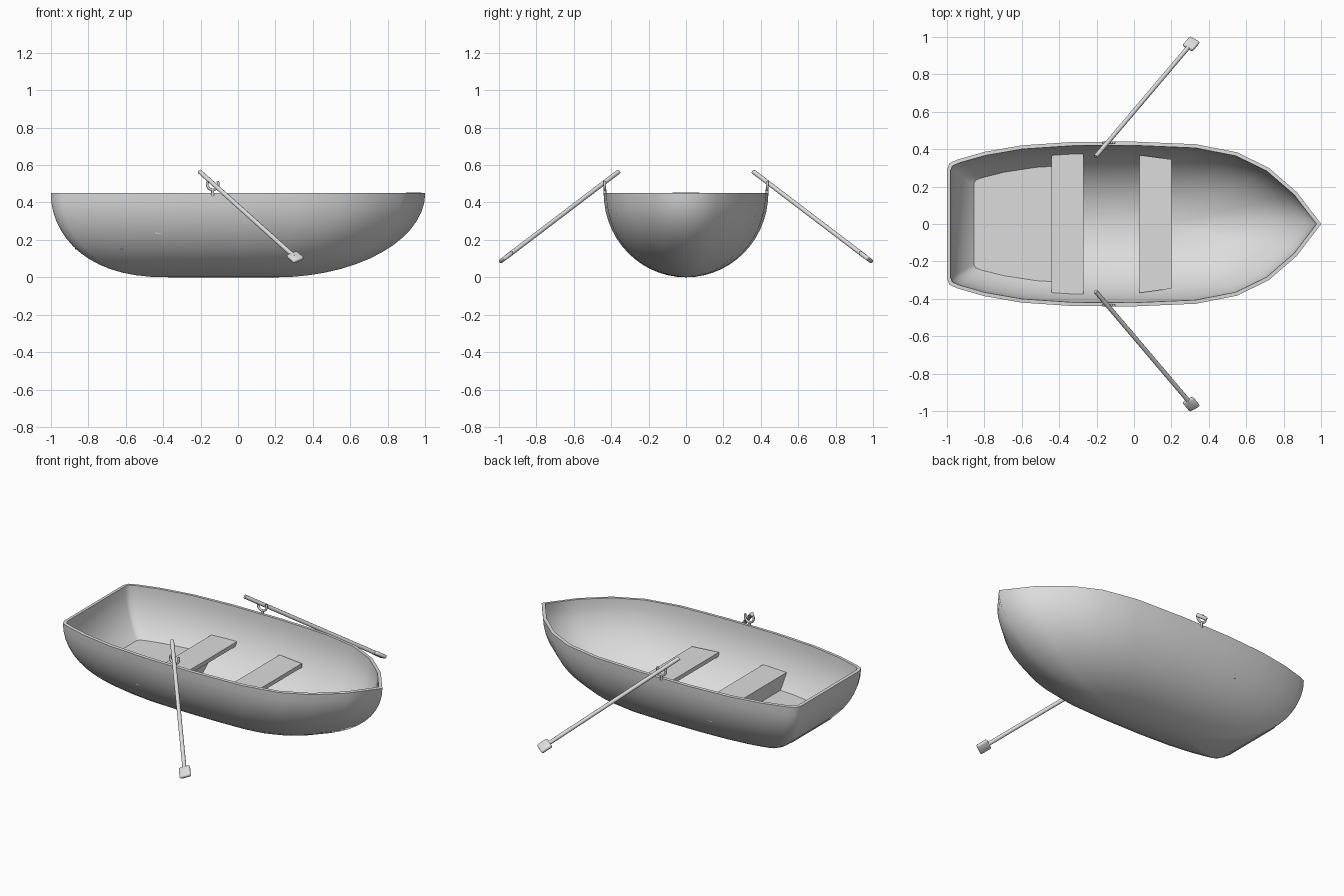
import bpy
import bmesh
from math import sin, cos, pi, sqrt, radians
from mathutils import Vector, Matrix

cube = bpy.data.objects.get("Cube")
if cube:
    bpy.data.objects.remove(cube)

grey = bpy.data.materials.new("light_grey")
grey.use_nodes = True
grey.diffuse_color = (0.72, 0.72, 0.72, 1)
grey.node_tree.nodes["Principled BSDF"].inputs["Base Color"].default_value = grey.diffuse_color

RIM = 0.45      # height of the rim
WALL = 0.02     # hull thickness


def finish(name, bm, smooth=None):
    mesh = bpy.data.meshes.new(name)
    bm.to_mesh(mesh)
    bm.free()
    mesh.materials.append(grey)
    obj = bpy.data.objects.new(name, mesh)
    bpy.context.collection.objects.link(obj)
    if smooth:
        mesh.shade_smooth()
        mesh.set_sharp_from_angle(angle=radians(smooth))
    return obj


def prism(name, points, offset):
    """Extrude a closed outline by an offset vector."""
    bm = bmesh.new()
    face = bm.faces.new([bm.verts.new(p) for p in points])
    new = bmesh.ops.extrude_face_region(bm, geom=[face], use_keep_orig=True)["geom"]
    bmesh.ops.translate(bm, vec=offset, verts=[v for v in new if isinstance(v, bmesh.types.BMVert)])
    bmesh.ops.recalc_face_normals(bm, faces=bm.faces)
    return finish(name, bm)


def plank(name, half, top, thick):
    """Flat board, symmetric across y = 0."""
    outline = [(x, y, top) for x, y in half] + [(x, -y, top) for x, y in reversed(half)]
    return prism(name, outline, Vector((0, 0, -thick)))


# Hull: rim outline shrunk level by level down to a keel line
half = [(1, 0), (0.87, 0.17), (0.72, 0.3), (0.55, 0.383), (0.33, 0.426), (0, 0.44),
        (-0.33, 0.438), (-0.6, 0.42), (-0.8, 0.385), (-0.94, 0.345), (-0.985, 0.325), (-1, 0.29)]
outline = half + [(x, -y) for x, y in reversed(half[1:])]
LEVELS = 14
bm = bmesh.new()
rings = []
for i in range(LEVELS + 1):
    a = i / LEVELS * pi / 2
    s = max(cos(a), 0)
    fore, aft = 0.2 + 0.8 * s, 0.35 + 0.65 * s ** 0.8
    rings.append([bm.verts.new((x * (fore if x > 0 else aft), y * s, RIM * (1 - sin(a))))
                  for x, y in outline])
n = len(outline)
for upper, lower in zip(rings, rings[1:]):
    for j in range(n):
        k = (j + 1) % n
        bm.faces.new((upper[j], lower[j], lower[k], upper[k]))
bmesh.ops.remove_doubles(bm, verts=bm.verts, dist=0.0001)
hull = finish("hull", bm)
solid = hull.modifiers.new("wall", "SOLIDIFY")
solid.thickness = WALL
solid.offset = -1
solid.use_even_offset = True
bpy.context.view_layer.objects.active = hull
bpy.ops.object.modifier_apply(modifier=solid.name)
hull.data.shade_smooth()
hull.data.set_sharp_from_angle(angle=radians(80))

# Seats and stern deck
plank("front_seat", [(0.03, 0.368), (0.2, 0.345)], 0.26, 0.025)
plank("middle_seat", [(-0.44, 0.378), (-0.27, 0.378)], 0.26, 0.025)
plank("stern_deck", [(-0.43, 0.312), (-0.62, 0.297), (-0.78, 0.263), (-0.84, 0.245),
                     (-0.862, 0.225), (-0.87, 0.19)], 0.17, 0.02)

# Panel under the middle seat, rounded to the hull bottom
r = 0.425
top = 0.245
side = [(sqrt(r * r - (RIM - z) ** 2), z) for z in [top - i * (top - RIM + r) / 10 for i in range(10)]]
points = [(-0.438, y, z) for y, z in side] + [(-0.438, -y, z) for y, z in reversed(side)]
prism("seat_panel", points, Vector((0.04, 0, 0)))


def oar(name, sign):
    start = Vector((-0.205, 0.36 * sign, 0.565))
    end = Vector((0.325, 0.985 * sign, 0.09))
    along = (end - start).normalized()
    across = (Vector((1, 0, 0)) - along * along.x).normalized()
    normal = along.cross(across)
    turn = Matrix((across, normal, along)).transposed().to_4x4()
    # Shaft
    bm = bmesh.new()
    length = (end - start).length - 0.04
    bmesh.ops.create_cone(bm, cap_ends=True, segments=12, radius1=0.012, radius2=0.012, depth=length,
                          matrix=Matrix.Translation(start + along * length / 2) @ turn)
    finish(name + "_shaft", bm, 40)
    # Blade
    bm = bmesh.new()
    bmesh.ops.create_cube(bm, size=1, matrix=Matrix.Diagonal((0.066, 0.022, 0.07, 1)))
    bmesh.ops.bevel(bm, geom=bm.edges[:], offset=0.008, segments=2, affect="EDGES", profile=0.5)
    bmesh.ops.transform(bm, verts=bm.verts, matrix=Matrix.Translation(end - along * 0.035) @ turn)
    finish(name + "_blade", bm, 50)


def tube(name, points, radius):
    """Round rod along a path, turned into a mesh."""
    curve = bpy.data.curves.new(name, "CURVE")
    curve.dimensions = "3D"
    curve.bevel_depth = radius
    curve.bevel_resolution = 2
    curve.use_fill_caps = True
    spline = curve.splines.new("POLY")
    spline.points.add(len(points) - 1)
    for p, co in zip(spline.points, points):
        p.co = (*co, 1)
    spline.use_smooth = True
    curve.materials.append(grey)
    obj = bpy.data.objects.new(name, curve)
    bpy.context.collection.objects.link(obj)


# Oars and their forked locks on both sides
for label, sign in (("back", 1), ("front", -1)):
    oar(label + "_oar", sign)
    y = 0.434 * sign
    centre = (-0.135, 0.498)
    fork = []
    for i in range(15):
        a = radians(150 + i * 240 / 14)
        fork.append((centre[0] + 0.03 * cos(a), y, centre[1] + 0.03 * sin(a)))
    tube(label + "_oarlock_fork", fork, 0.007)
    tube(label + "_oarlock_pin", [(centre[0], y, 0.435), (centre[0], y, 0.47)], 0.008)
